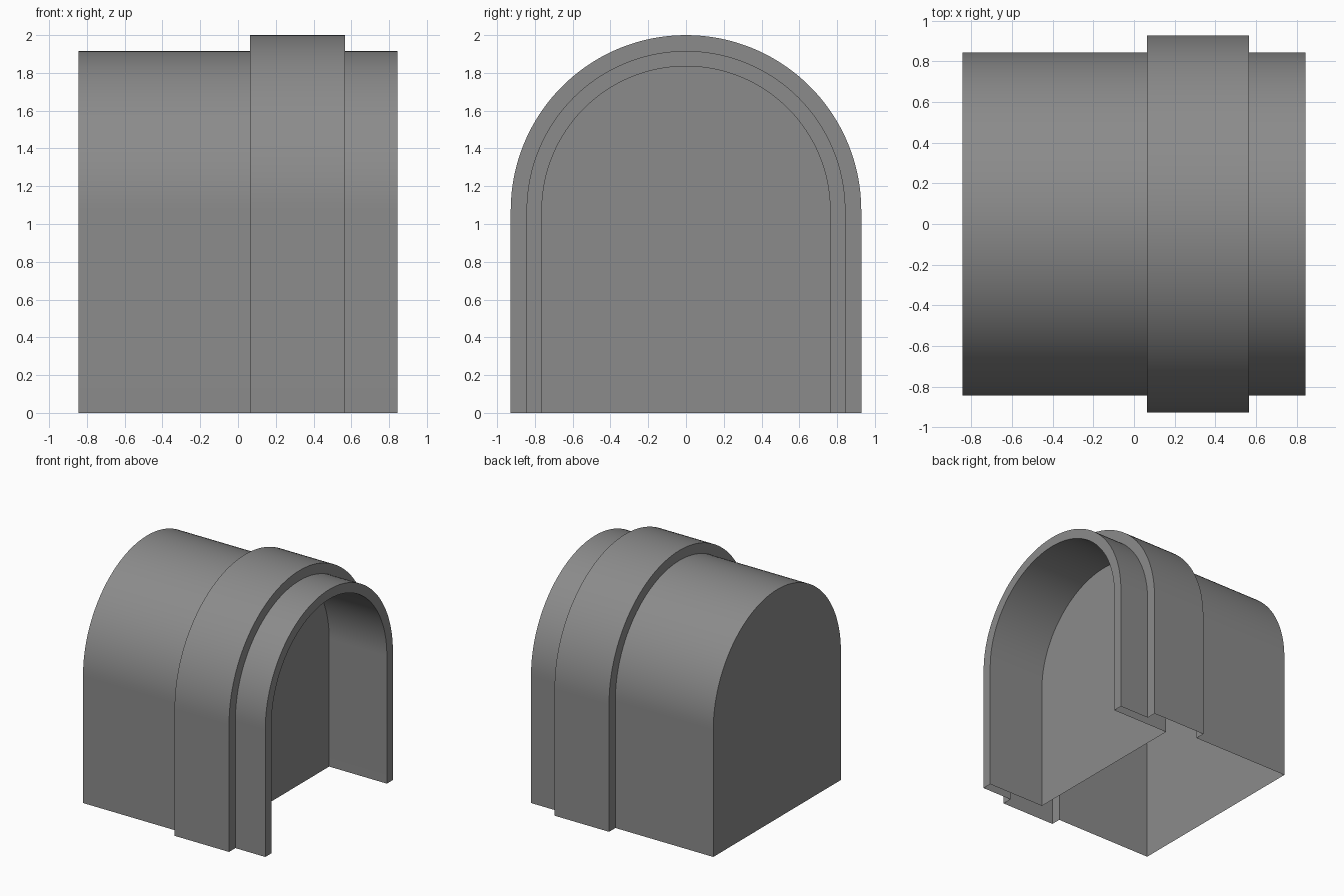
import bpy, bmesh, math

if "Cube" in bpy.data.objects:
    bpy.data.objects.remove(bpy.data.objects["Cube"])

SPRING_Z = 1.072   # height where the straight walls turn into the arch
SEGMENTS = 64

# (x, radius) stations: rear end, raised band, front rim, then back into the recess
STATIONS = [(-0.844, 0.844), (0.063, 0.844), (0.063, 0.928), (0.567, 0.928),
            (0.567, 0.844), (0.844, 0.844), (0.844, 0.763), (0.31, 0.763)]


def arch(bm, x, r):
    """Open arch outline: straight legs down to the ground and a half circle."""
    pts = [(r, 0)]
    for i in range(SEGMENTS + 1):
        t = math.pi * i / SEGMENTS
        pts.append((r * math.cos(t), SPRING_Z + r * math.sin(t)))
    pts.append((-r, 0))
    return [bm.verts.new((x, y, z)) for y, z in pts]


bm = bmesh.new()
loops = [arch(bm, x, r) for x, r in STATIONS]

# Outer shell, band steps, rim and recess lining (underside stays open)
for a, b in zip(loops, loops[1:]):
    for i in range(len(a) - 1):
        bm.faces.new((a[i], a[i + 1], b[i + 1], b[i]))

# Rear wall and recessed front wall
bm.faces.new(loops[0][::-1])
bm.faces.new(loops[-1])

mesh = bpy.data.meshes.new("arched_housing")
bm.to_mesh(mesh)
bm.free()
housing = bpy.data.objects.new("arched_housing", mesh)
bpy.context.collection.objects.link(housing)

# Dark grey finish
dark_grey = bpy.data.materials.new("dark_grey")
dark_grey.diffuse_color = (0.26, 0.26, 0.26, 1)
dark_grey.use_nodes = True
dark_grey.node_tree.nodes["Principled BSDF"].inputs["Base Color"].default_value = dark_grey.diffuse_color
mesh.materials.append(dark_grey)

# Smooth arch with crisp steps
bpy.context.view_layer.objects.active = housing
housing.select_set(True)
bpy.ops.object.shade_smooth_by_angle(angle=math.radians(30))
